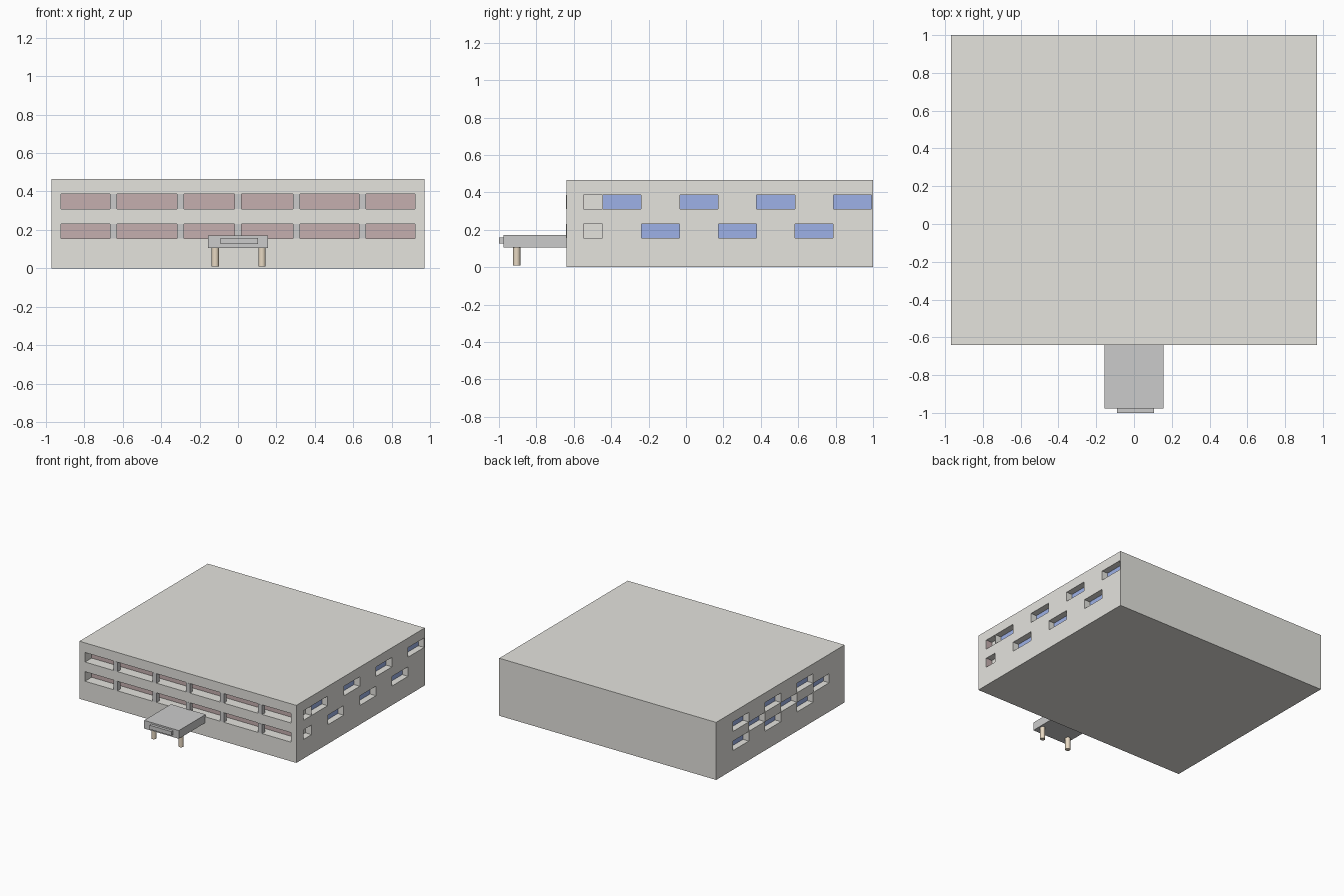
import bpy, bmesh
from mathutils import Matrix, Vector

if "Cube" in bpy.data.objects:
    bpy.data.objects.remove(bpy.data.objects["Cube"])


def material(name, rgb):
    m = bpy.data.materials.new(name)
    m.diffuse_color = (*rgb, 1)
    m.use_nodes = True
    m.node_tree.nodes["Principled BSDF"].inputs["Base Color"].default_value = m.diffuse_color
    return m


WALL = material("wall_grey", (0.78, 0.77, 0.73))
TRIM = material("trim_grey", (0.52, 0.54, 0.52))
RED = material("red_pane", (0.56, 0.43, 0.43))
BLUE = material("blue_pane", (0.34, 0.44, 0.80))
TAN = material("tan_post", (0.80, 0.69, 0.54))


def boxes(name, spans, mat=None):
    """One object made of boxes, each given as (x0, x1, y0, y1, z0, z1)."""
    bm = bmesh.new()
    for x0, x1, y0, y1, z0, z1 in spans:
        mid = Vector(((x0 + x1) / 2, (y0 + y1) / 2, (z0 + z1) / 2))
        size = Matrix.Diagonal((x1 - x0, y1 - y0, z1 - z0, 1))
        bmesh.ops.create_cube(bm, size=1, matrix=Matrix.Translation(mid) @ size)
    me = bpy.data.meshes.new(name)
    bm.to_mesh(me)
    bm.free()
    ob = bpy.data.objects.new(name, me)
    bpy.context.collection.objects.link(ob)
    if mat:
        me.materials.append(mat)
    return ob


W, FRONT, BACK, H = 0.97, -0.64, 1.0, 0.465
LOW, MID, HIGH = (0.155, 0.232), (0.234, 0.308), (0.31, 0.387)
FD, SD = 0.09, 0.055        # front and side recess depths
STEP, G = 0.2055, 0.001     # window length and hairline gap


def window(i):
    y0 = -0.445 + i * STEP
    return (y0 + G, min(y0 + STEP - G, BACK - 0.003))


# window layout: staggered on the right, chequered on the left
right = [(window(i), HIGH if i % 2 == 0 else LOW) for i in range(7)]
left = [(window(i), z) for i in (1, 3, 5) for z in (LOW, HIGH)]
left += [(window(i), MID) for i in (0, 2, 4)]
corner = [((-0.55, -0.447), z) for z in (LOW, HIGH)]

# main block with the recesses cut out
body = boxes("main_building", [(-W, W, FRONT, BACK, 0, H)], WALL)
cuts = [(-0.92, 0.92, FRONT - 0.1, FRONT + FD - 0.002, *z) for z in (LOW, HIGH)]
cuts += [(W - SD, W + 0.1, *y, *z) for y, z in right + corner]
cuts += [(-W - 0.1, -W + SD, *y, *z) for y, z in left]
cutter = boxes("recess_cutter", cuts)
cutter.hide_render = True
mod = body.modifiers.new("recesses", 'BOOLEAN')
mod.operation, mod.solver, mod.object = 'DIFFERENCE', 'EXACT', cutter
bpy.context.view_layer.objects.active = body
bpy.ops.object.modifier_apply(modifier=mod.name)
bpy.data.objects.remove(cutter)

# coloured panes at the back of the recesses
T = 0.003
boxes("front_panes", [(-0.92, 0.92, FRONT + FD - 2 * T, FRONT + FD - T / 2, *z)
                      for z in (LOW, HIGH)], RED)
boxes("corner_panes", [(W - SD, W - T, -0.551, -0.549, *z) for z in (LOW, HIGH)], RED)
boxes("right_panes", [(W - SD - T, W - SD + T, *y, *z) for y, z in right], BLUE)
boxes("left_panes", [(-W + SD - T, -W + SD + T, *y, *z) for y, z in left], BLUE)

# upright bars across the front strips
boxes("front_mullions", [(x - 0.018, x + 0.018, FRONT - 0.001, FRONT + 0.035, *z)
                         for x in (-0.647, -0.298, 0, 0.304, 0.647)
                         for z in (LOW, HIGH)], TRIM)

# entrance canopy with a blank sign plate
boxes("entrance_canopy", [(-0.155, 0.155, -0.977, FRONT + 0.005, 0.106, 0.172)], TRIM)
boxes("blank_sign", [(-0.09, 0.105, -1.0, -0.976, 0.126, 0.159)], TRIM)

# canopy posts
for side, x in (("left", -0.118), ("right", 0.125)):
    bpy.ops.mesh.primitive_cylinder_add(vertices=32, radius=0.019, depth=0.098,
                                        location=(x, -0.905, 0.059))
    post = bpy.context.object
    post.name = side + "_canopy_post"
    post.data.materials.append(TAN)
    bpy.ops.object.shade_smooth_by_angle()
